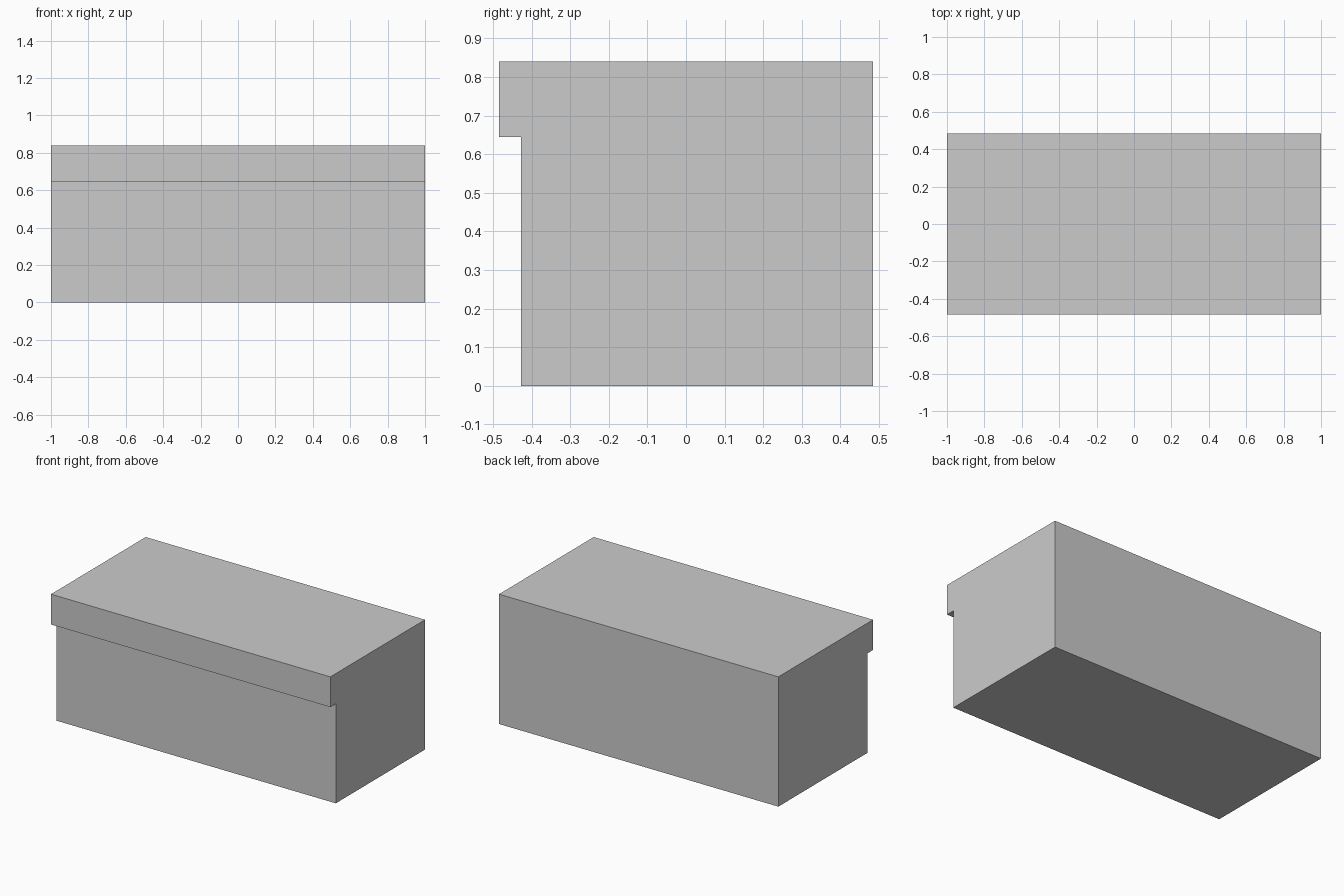
import bpy

if "Cube" in bpy.data.objects:
    bpy.data.objects.remove(bpy.data.objects["Cube"])


def box(name, lo, hi):
    """Axis-aligned box between two corners."""
    bpy.ops.mesh.primitive_cube_add(size=1)
    obj = bpy.context.object
    obj.name = name
    size = [b - a for a, b in zip(lo, hi)]
    centre = [(a + b) / 2 for a, b in zip(lo, hi)]
    for v in obj.data.vertices:
        v.co = [c * s + m for c, s, m in zip(v.co, size, centre)]
    return obj


HALF_X, HALF_Y = 1.0, 0.484
SEAM, TOP = 0.644, 0.84

# Main body, set back at the front only
box("body", (-HALF_X, -0.428, 0), (HALF_X, HALF_Y, SEAM))
# Lid slab overhanging the front, flush with the sides and back
box("lid", (-HALF_X, -HALF_Y, SEAM), (HALF_X, HALF_Y, TOP))
